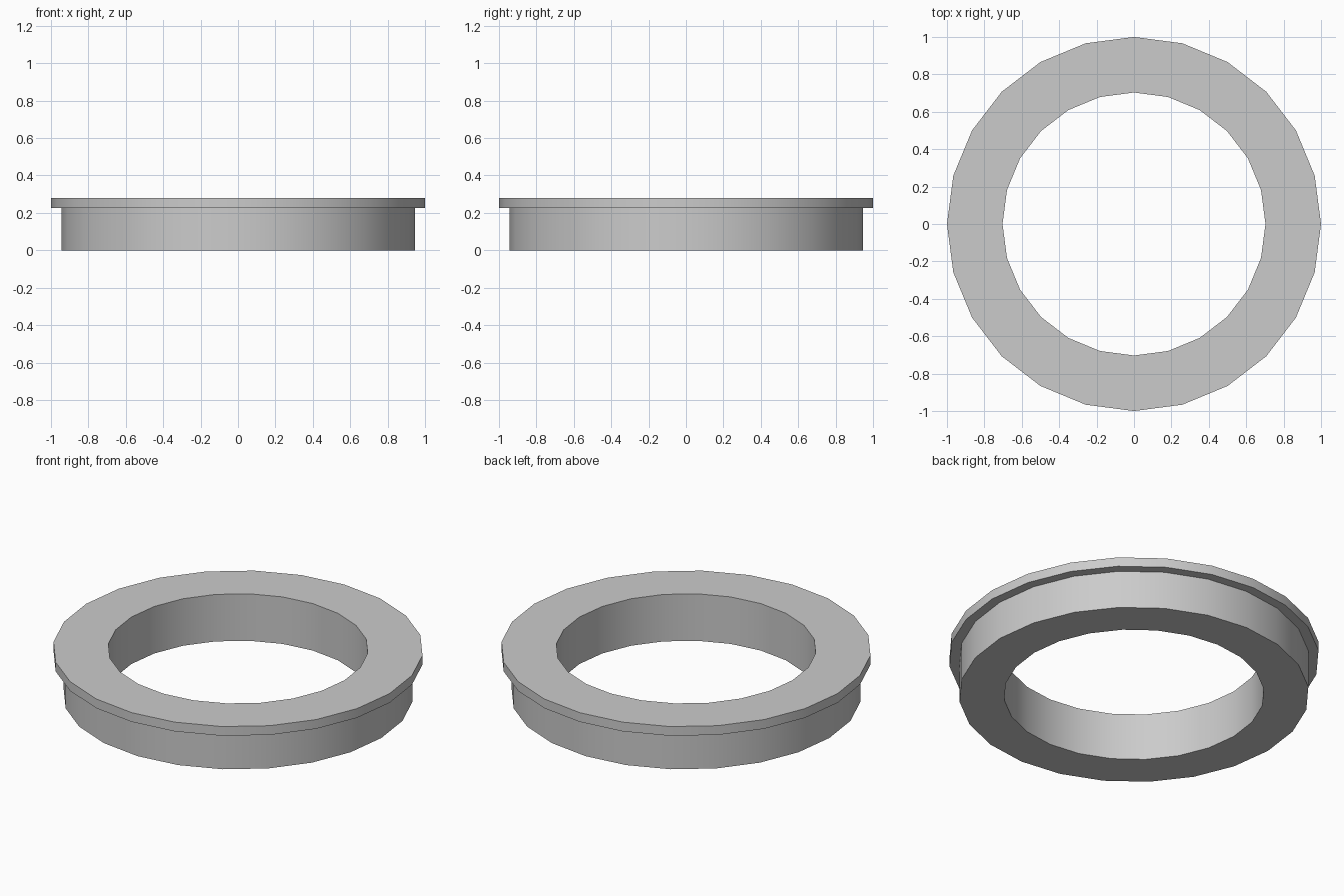
import bpy
import bmesh
from math import radians
from mathutils import Matrix

cube = bpy.data.objects.get("Cube")
if cube:
    bpy.data.objects.remove(cube, do_unlink=True)

SIDES = 24
HEIGHT, LIP_BASE = 0.28, 0.225
BORE, BODY, LIP = 0.703, 0.945, 1.0

# Plain grey finish
grey = bpy.data.materials.new("plain_grey")
grey.use_nodes = True
colour = (0.6, 0.6, 0.6, 1)
grey.diffuse_color = colour
grey.node_tree.nodes["Principled BSDF"].inputs["Base Color"].default_value = colour

# Closed cross-section of the flanged ring: radius, height
profile = [(BORE, 0), (BODY, 0), (BODY, LIP_BASE),
           (LIP, LIP_BASE), (LIP, HEIGHT), (BORE, HEIGHT)]

# Revolve the section around the vertical axis
bm = bmesh.new()
rings = []
for i in range(SIDES):
    turn = Matrix.Rotation(radians(360 / SIDES * i), 3, 'Z')
    rings.append([bm.verts.new(turn @ Matrix.Identity(3).col[0] * r
                               + Matrix.Identity(3).col[2] * z) for r, z in profile])
for i, ring in enumerate(rings):
    after = rings[(i + 1) % SIDES]
    for j in range(len(profile)):
        k = (j + 1) % len(profile)
        bm.faces.new((ring[j], after[j], after[k], ring[k]))
bmesh.ops.recalc_face_normals(bm, faces=bm.faces)

mesh = bpy.data.meshes.new("flanged_ring")
bm.to_mesh(mesh)
bm.free()
mesh.materials.append(grey)
flanged_ring = bpy.data.objects.new("flanged_ring", mesh)
bpy.context.collection.objects.link(flanged_ring)

# Round walls smooth, rims sharp
bpy.ops.object.select_all(action='DESELECT')
flanged_ring.select_set(True)
bpy.context.view_layer.objects.active = flanged_ring
bpy.ops.object.shade_smooth_by_angle(angle=radians(30))
